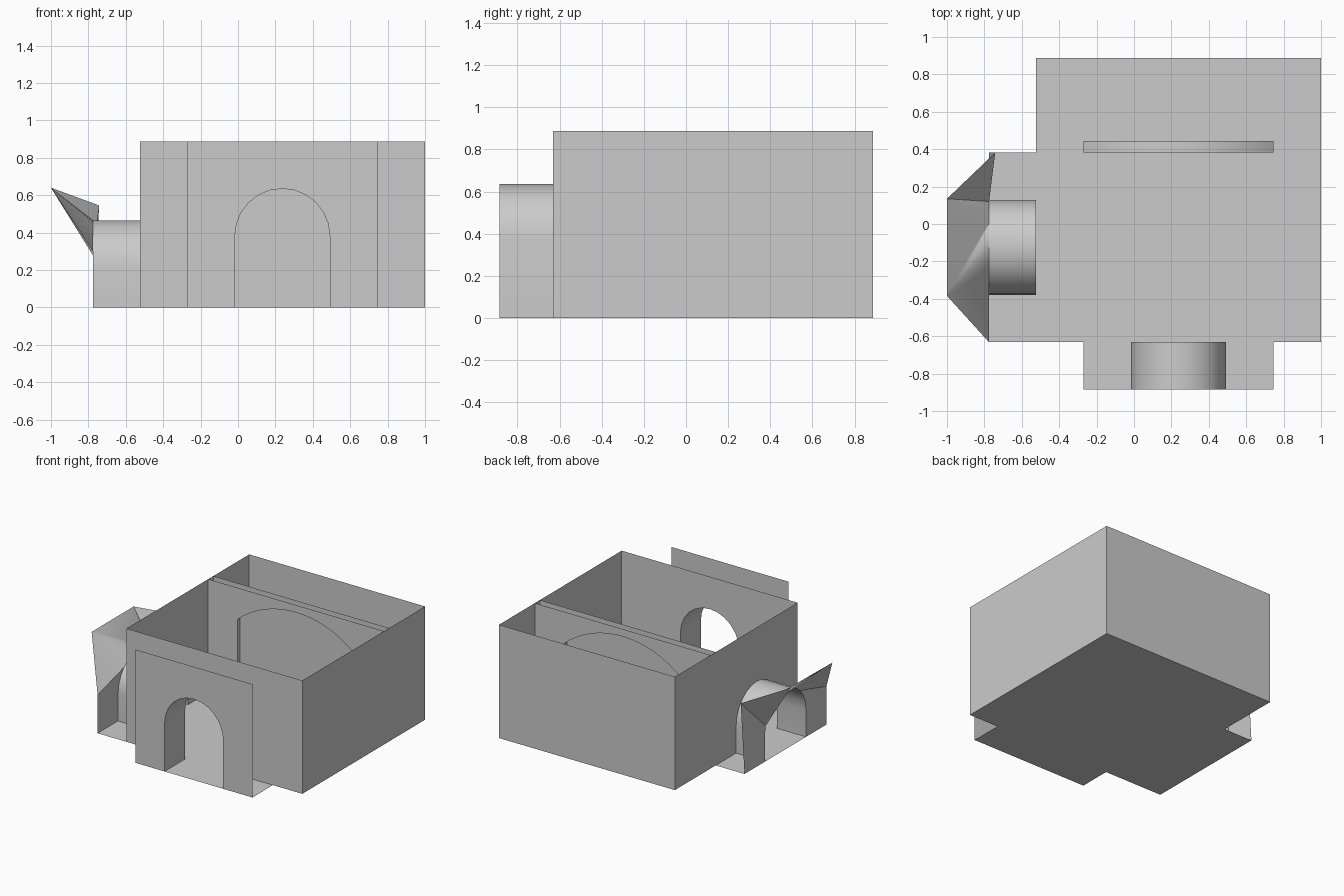
import bpy
from math import sin, cos, pi, sqrt, asin

if "Cube" in bpy.data.objects:
    bpy.data.objects.remove(bpy.data.objects["Cube"])

X0, X1, Y0, Y1, H = -0.525, 1.0, -0.632, 0.888, 0.888
FRONT, LEFT = -0.885, -0.775
CX, CY, R = 0.237, -0.125, 0.254


def mesh_object(name, verts, faces, smooth=False):
    me = bpy.data.meshes.new(name)
    me.from_pydata(verts, [], faces)
    me.update()
    ob = bpy.data.objects.new(name, me)
    bpy.context.collection.objects.link(ob)
    if smooth:
        bpy.context.view_layer.objects.active = ob
        ob.select_set(True)
        bpy.ops.object.shade_smooth_by_angle(angle=0.6)
        ob.select_set(False)
    return ob


def polygon(name, pts):
    return mesh_object(name, pts, [list(range(len(pts)))])


def arch(c, half, spring, rise, n=12):
    """Arch outline (u, z) from the left foot over the crown to the right foot."""
    rad = (half ** 2 + rise ** 2) / (2 * rise)
    a = asin(min(1, half / rad))
    pts = [(c - half, 0)]
    for i in range(n + 1):
        t = -a + 2 * a * i / n
        pts.append((c + rad * sin(t), spring + rise - rad + rad * cos(t)))
    return pts + [(c + half, 0)]


def on_y(y):
    return lambda u, z: (u, y, z)


def on_x(x):
    return lambda u, z: (x, u, z)


def arched_wall(name, a, b, opening, place):
    outline = [(a, 0)] + opening + [(b, 0), (b, H), (a, H)]
    polygon(name, [place(u, z) for u, z in outline])


def tunnel(name, opening, place0, place1):
    n = len(opening)
    verts = [place0(u, z) for u, z in opening] + [place1(u, z) for u, z in opening]
    mesh_object(name, verts, [(i, i + 1, n + i + 1, n + i) for i in range(n - 1)], True)


front_arch = arch(CX, R, 0.381, R)
side_arch = arch(CY, R, 0.212, R)
inner_arch = arch(CX, 2 * R, 0.64, 0.19, 16)

# Floor with its two porch extensions
polygon("floor", [(X0, Y1, 0), (X0, 0.382, 0), (LEFT, 0.382, 0), (LEFT, Y0, 0),
                  (-0.27, Y0, 0), (-0.27, FRONT, 0), (0.745, FRONT, 0),
                  (0.745, Y0, 0), (X1, Y0, 0), (X1, Y1, 0)])

# Room walls
polygon("back_wall", [(X1, Y1, 0), (X0, Y1, 0), (X0, Y1, H), (X1, Y1, H)])
polygon("right_wall", [(X1, Y0, 0), (X1, Y1, 0), (X1, Y1, H), (X1, Y0, H)])
arched_wall("front_wall", X0, X1, front_arch, on_y(Y0))
arched_wall("left_wall", Y0, Y1, side_arch, on_x(X0))

# Front entrance
arched_wall("front_porch_wall", -0.27, 0.745, front_arch, on_y(FRONT))
tunnel("front_tunnel", front_arch, on_y(FRONT), on_y(Y0))

# Partition with a wide arch
PY0, PY1 = 0.381, 0.444
arched_wall("partition_front", X0, X1, inner_arch, on_y(PY0))
arched_wall("partition_back", X0, X1, inner_arch, on_y(PY1))
tunnel("partition_arch", inner_arch, on_y(PY0), on_y(PY1))

# Panels filling the wide arch
rad = (4 * R * R + 0.19 ** 2) / 0.38
PM = (PY0 + PY1) / 2
xs = [CX - 2 * R, 0.11, 0.374, CX + 2 * R]
polygon("lower_panel", [(xs[0], PM, 0), (xs[3], PM, 0), (xs[3], PM, R), (xs[0], PM, R)])
for k in range(3):
    a, b = xs[k], xs[k + 1]
    top = [b + (a - b) * i / 6 for i in range(7)]
    polygon(f"upper_panel_{k}", [(a, PM, R), (b, PM, R)] +
            [(x, PM, 0.83 - rad + sqrt(rad ** 2 - (x - CX) ** 2)) for x in top])

# Side entrance, its outer wall bent outward at the top
tunnel("side_tunnel", side_arch, on_x(LEFT), on_x(X0))
inner = [(LEFT, u, z) for u, z in side_arch]
outer = [(LEFT, Y0, 0), (LEFT, Y0, 0.30), (-1, -0.384, 0.64),
         (-1, 0.135, 0.64), (-0.742, 0.382, 0.545), (LEFT, 0.382, 0)]
n = len(inner)
o = [n + i for i in range(6)]
faces = [(0, o[0], o[1], 1), (n - 1, n - 2, o[4], o[5])]
owner = [1] * 3 + [2] * 5 + [3] * 3 + [4] * 2
for i in range(1, n - 2):
    p, q = owner[i - 1], owner[i]
    faces.append((i, o[p], i + 1))
    if p != q:
        faces.append((i + 1, o[p], o[q]))
mesh_object("bent_side_wall", inner + outer, faces, True)
